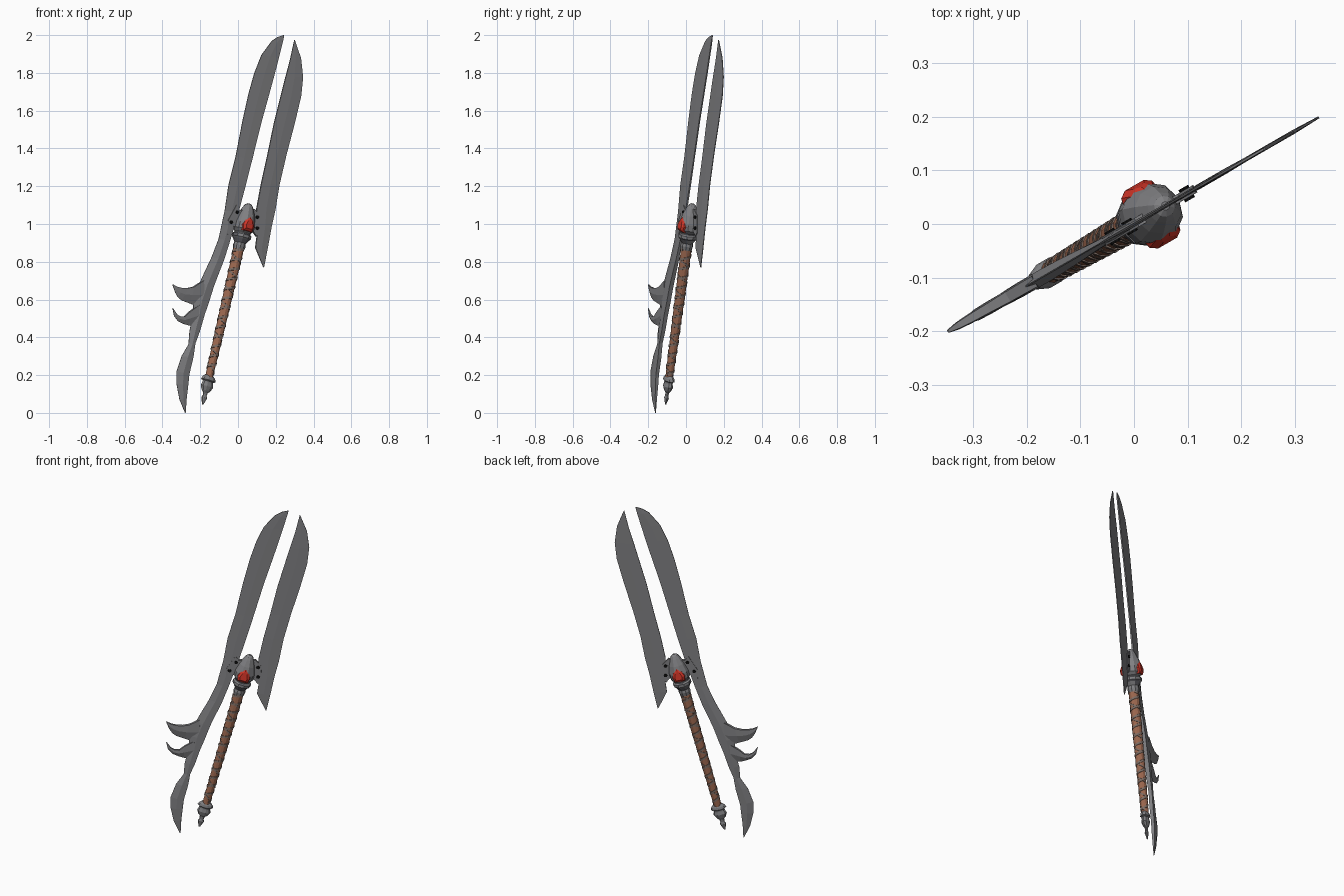
import bpy, bmesh, math
from mathutils import Vector

T30 = math.tan(math.radians(30))


def P(x, n, z):
    """x = front position in the blade plane, n = offset out of that plane."""
    return Vector((x + 0.5 * n, x * T30 - 0.866 * n, z))


def mat(name, col):
    m = bpy.data.materials.new(name)
    m.diffuse_color = (*col, 1)
    return m


STEEL = mat("steel", (0.215, 0.215, 0.225))
DARK = mat("dark_steel", (0.11, 0.11, 0.125))
LEATHER = mat("brown_leather", (0.34, 0.14, 0.08))
STRAP = mat("grey_strap", (0.21, 0.155, 0.13))
RED = mat("red_gem", (0.62, 0.035, 0.02))
BLACK = mat("black_rivet", (0.004, 0.004, 0.004))


def build(name, verts, faces, mats, rule=None):
    me = bpy.data.meshes.new(name)
    me.from_pydata([tuple(v) for v in verts], [], faces)
    for m in mats:
        me.materials.append(m)
    bm = bmesh.new()
    bm.from_mesh(me)
    bmesh.ops.recalc_face_normals(bm, faces=bm.faces)
    bm.to_mesh(me)
    bm.free()
    ob = bpy.data.objects.new(name, me)
    bpy.context.collection.objects.link(ob)
    if rule:
        for p in me.polygons:
            p.material_index = rule(p)
    return ob


def loft(rings):
    """Vertices and faces joining equal rings, with both ends capped."""
    k = len(rings[0])
    verts = [v for r in rings for v in r]
    faces = [(i * k + j, i * k + (j + 1) % k, (i + 1) * k + (j + 1) % k, (i + 1) * k + j)
             for i in range(len(rings) - 1) for j in range(k)]
    faces += [tuple(range(k)), tuple(range(len(verts) - k, len(verts)))]
    return verts, faces


def blade(name, rows):
    """Each row: outer x, outer z, inner x, inner z, half thickness."""
    rings = []
    for ox, oz, ix, iz, t in rows:
        mx, mz = ix + (ox - ix) * 0.5, iz + (oz - iz) * 0.5
        edge = 0.002 if t < 0.006 else 0.001
        rings.append([P(ix, t * 0.85, iz), P(mx, t, mz), P(ox, edge, oz),
                      P(ox, -edge, oz), P(mx, -t, mz), P(ix, -t * 0.85, iz)])
    build(name, *loft(rings), [STEEL])


# Long blade with its lower point
blade("long_blade", [
    (.241, 2.0, .244, 1.998, .002), (.21, 1.99, .24, 1.98, .003),
    (.179, 1.969, .234, 1.955, .004),
    (.124, 1.894, .215, 1.88, .004), (.087, 1.80, .193, 1.794, .004),
    (.056, 1.69, .162, 1.68, .004), (.024, 1.545, .126, 1.55, .004),
    (-.013, 1.354, .075, 1.345, .004), (-.05, 1.206, .038, 1.20, .005),
    (-.071, 1.068, .003, 1.07, .006), (-.103, .92, -.045, .91, .008),
    (-.14, .824, -.078, .81, .011), (-.177, .745, -.108, .735, .013),
    (-.204, .686, -.133, .67, .014), (-.235, .60, -.158, .59, .014),
    (-.24, .51, -.182, .52, .014), (-.257, .432, -.207, .432, .013),
    (-.262, .363, -.23, .368, .012), (-.299, .30, -.241, .294, .012),
    (-.325, .22, -.262, .204, .011), (-.325, .151, -.267, .15, .010),
    (-.31, .072, -.274, .08, .007), (-.28, 0.0, -.277, .002, .001)])

# Short blade
blade("short_blade", [
    (.301, 1.972, .298, 1.974, .002), (.333, 1.878, .276, 1.87, .003),
    (.344, 1.778, .25, 1.77, .004), (.334, 1.677, .225, 1.67, .004),
    (.299, 1.529, .19, 1.53, .004), (.257, 1.37, .155, 1.36, .004),
    (.22, 1.211, .122, 1.21, .005), (.198, 1.078, .098, 1.08, .005),
    (.177, .983, .105, .975, .005), (.156, .867, .092, .875, .005),
    (.137, .771, .133, .773, .002)])

# Two barbs on the long blade
blade("upper_barb", [
    (-.18, .55, -.185, .70, .013), (-.257, .58, -.235, .668, .012),
    (-.299, .596, -.27, .66, .010), (-.318, .612, -.298, .661, .009),
    (-.333, .638, -.325, .668, .007), (-.347, .680, -.345, .681, .003)])
blade("lower_barb", [
    (-.215, .46, -.21, .57, .013), (-.262, .463, -.258, .535, .011),
    (-.29, .472, -.283, .511, .010), (-.317, .485, -.305, .510, .008),
    (-.338, .512, -.324, .521, .006), (-.347, .555, -.345, .555, .002)])

# Handle axis
AX = 0.231
DIR = (P(AX, 0, 1) - P(0, 0, 0)).normalized()
OUT = P(0, 1, 0).normalized()
SIDE = DIR.cross(OUT).normalized()


def centre(z):
    return P(-.187 + (z - .045) * AX, 0, z)


def around(z, r, a, flat=1):
    return centre(z) + (OUT * math.cos(a) * flat + SIDE * math.sin(a)) * r


def lathe(name, profile, sides, mats, rule=None, flat=1):
    rings = [[around(z, r, 2 * math.pi * (j + 0.5) / sides, flat) for j in range(sides)]
             for z, r in profile]
    return build(name, *loft(rings), mats, rule)


# Flattened pommel
lathe("pommel", [(.045, .004), (.06, .010), (.08, .018), (.092, .012), (.108, .014),
                 (.118, .026), (.14, .038), (.158, .032), (.166, .032), (.172, .044),
                 (.185, .040), (.198, .026)], 10, [STEEL], flat=.6)
lathe("grip", [(.19, .021), (.4, .024), (.65, .027), (.88, .029)], 12, [LEATHER])


# Straps wound around the grip in both directions
def strap(name, turns, phase, width, lift, material):
    n = turns * 12
    rings = []
    for i in range(n + 1):
        z = .2 + .66 * i / n
        a = phase + math.copysign(1, lift) * 2 * math.pi * i / 12
        r = .021 + .008 * (z - .19) / .69
        rings.append([around(z, r - .002, a), around(z + width * .1, r + abs(lift), a),
                      around(z + width * .9, r + abs(lift), a), around(z + width, r - .002, a)])
    build(name, *loft(rings), [material])


strap("grip_strap", 13, 0.4, .015, .003, STRAP)
strap("cross_strap", 8, 2.0, .012, -.002, STRAP)

# Collar and head
lathe("collar", [(.865, .030), (.885, .034), (.90, .031), (.92, .044), (.928, .052),
                 (.943, .052), (.95, .044), (.965, .042)], 10, [STEEL, DARK],
      lambda p: 1 if .903 < p.center.z < .922 or .945 < p.center.z < .95 else 0)
lathe("head", [(.955, .044), (.972, .058), (1.005, .058), (1.05, .045),
               (1.085, .029), (1.10, .020), (1.108, .008)], 10, [STEEL])

# Gems on both broad sides of the head
OUTLINE = [(0, 1.055), (.022, 1.032), (.038, .99), (.030, .960),
           (-.030, .960), (-.038, .99), (-.022, 1.032)]
for side, label in ((1, "front"), (-1, "back")):
    rings = []
    for scale, n in ((1, .036), (.9, .053), (.55, .062)):
        rings.append([centre(.995 + (z - .995) * scale) + SIDE * e * scale
                      + OUT * side * (n - max(0, z - 1.0) * .3 * scale) for e, z in OUTLINE])
    build(label + "_gem", *loft(rings), [RED])


# Brackets holding the blades
def plate(name, pts, t):
    build(name, *loft([[P(x, s, z) for x, z in pts] for s in (-t, t)]), [STEEL])


plate("left_bracket", [(-.012, 1.10), (.005, 1.075), (.035, 1.075), (.02, .965), (-.03, .99),
                       (-.058, .945), (-.056, 1.02)], .009)
plate("right_bracket", [(.055, 1.075), (.085, 1.08), (.112, 1.045), (.114, .955),
                        (.095, .935), (.075, .965), (.04, .965)], .008)

# Rivets through the brackets
for i, (x, z) in enumerate([(-.008, 1.063), (-.04, 1.01), (.098, 1.036), (.098, .978)]):
    ring = [(math.cos(k * math.pi / 4) * .009, math.sin(k * math.pi / 4) * .009) for k in range(8)]
    build(f"rivet_{i + 1}", *loft([[P(x + a, s, z + b) for a, b in ring]
                                   for s in (-.013, .013)]), [BLACK])
